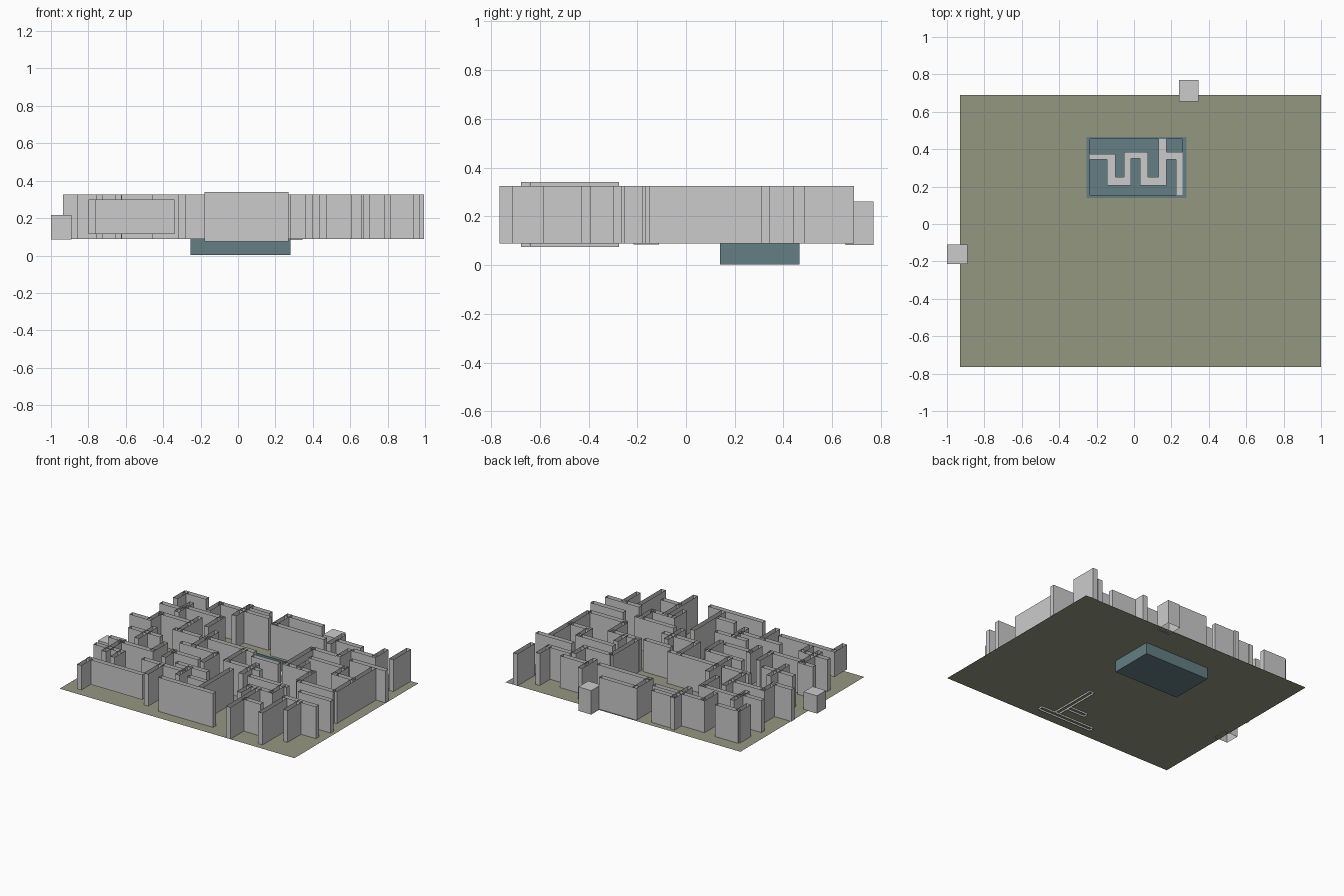
import bpy, bmesh

T = 0.036            # wall thickness
Z0, Z1 = 0.088, 0.325  # floor level and wall top


def material(name, rgb):
    m = bpy.data.materials.new(name)
    m.diffuse_color = (*rgb, 1)
    return m


def finish(name, bm, mat):
    me = bpy.data.meshes.new(name)
    bm.to_mesh(me)
    bm.free()
    ob = bpy.data.objects.new(name, me)
    bpy.context.collection.objects.link(ob)
    me.materials.append(mat)
    return ob


def box(bm, x0, x1, y0, y1, z0, z1, faces="sides"):
    """Add four sides, plus optional bottom / top faces."""
    ring = [(x0, y0), (x1, y0), (x1, y1), (x0, y1)]
    lo = [bm.verts.new((x, y, z0)) for x, y in ring]
    hi = [bm.verts.new((x, y, z1)) for x, y in ring]
    for i in range(4):
        j = (i + 1) % 4
        bm.faces.new((lo[i], lo[j], hi[j], hi[i]))
    if "bottom" in faces:
        bm.faces.new(lo[::-1])
    if "top" in faces:
        bm.faces.new(hi)


def walls(name, across=(), along=(), z0=Z0, z1=Z1):
    """Uncapped hollow walls: across = (x0, x1, y), along = (x, y0, y1)."""
    bm = bmesh.new()
    h = T / 2
    for x0, x1, y in across:
        box(bm, x0, x1, y - h, y + h, z0, z1)
    for x, y0, y1 in along:
        box(bm, x - h, x + h, y0, y1, z0, z1)
    return finish(name, bm, grey)


grey = material("grey", (0.57, 0.57, 0.57))
olive = material("olive", (0.30, 0.31, 0.22))
teal = material("teal", (0.13, 0.21, 0.23))

# floor sheet with an opening for the pit
bm = bmesh.new()
xs = (-0.93, -0.235, 0.26, 1.0)
ys = (-0.765, 0.155, 0.455, 0.69)
g = [[bm.verts.new((x, y, Z0)) for y in ys] for x in xs]
for i in range(3):
    for j in range(3):
        if (i, j) != (1, 1):
            bm.faces.new((g[i][j], g[i + 1][j], g[i + 1][j + 1], g[i][j + 1]))
bmesh.ops.dissolve_limit(bm, angle_limit=0.01, verts=bm.verts, edges=bm.edges)
finish("floor", bm, olive)

# sunken pit: outer shell, inner shell and rim
bm = bmesh.new()
box(bm, -0.255, 0.28, 0.14, 0.465, 0.003, 0.09, "bottom")
box(bm, -0.235, 0.26, 0.155, 0.455, 0.015, 0.09, "bottom")
for a, b, c, d in ((-0.255, -0.235, 0.14, 0.465), (0.26, 0.28, 0.14, 0.465),
                   (-0.235, 0.26, 0.14, 0.155), (-0.235, 0.26, 0.455, 0.465)):
    bm.faces.new([bm.verts.new((x, y, 0.09)) for x, y in
                  ((a, c), (b, c), (b, d), (a, d))])
finish("pit", bm, teal)

# meandering low wall inside the pit
bm = bmesh.new()
for r in ((-0.235, -0.10, 0.345, 0.375), (-0.145, -0.10, 0.205, 0.345),
          (-0.10, -0.015, 0.205, 0.25), (-0.053, -0.015, 0.25, 0.385),
          (-0.015, 0.075, 0.35, 0.385), (0.033, 0.075, 0.205, 0.35),
          (0.075, 0.175, 0.205, 0.25), (0.13, 0.175, 0.25, 0.455),
          (0.175, 0.26, 0.345, 0.385), (0.225, 0.26, 0.155, 0.345)):
    box(bm, *r, 0.015, 0.088, "top")
finish("pit_path", bm, grey)

# two blocks at the edges
for name, r in (("west_block", (-1.0, -0.89, -0.215, -0.11, 0.085, 0.217)),
                ("north_block", (0.24, 0.345, 0.655, 0.77, 0.082, 0.26))):
    bm = bmesh.new()
    box(bm, *r, "top")
    finish(name, bm, grey)

# taller front wall that dips below the floor
walls("tall_front_wall", [(-0.18, 0.27, -0.66), (-0.03, 0.12, -0.54)],
      [(0.14, -0.64, -0.275)], 0.075, 0.34)
# shorter raised front wall
walls("raised_front_wall", [(-0.80, -0.34, -0.62)], [(-0.78, -0.75, -0.62)],
      0.115, 0.30)

walls("north_walls",
      [(-0.84, -0.65, 0.57), (-0.54, -0.13, 0.56), (-0.36, -0.17, 0.63),
       (-0.07, 0.24, 0.66), (-0.06, 0.37, 0.50), (0.44, 0.65, 0.53),
       (0.62, 0.82, 0.46)],
      [(-0.83, 0.45, 0.58), (-0.35, 0.45, 0.66), (-0.05, 0.48, 0.68),
       (0.43, 0.45, 0.63), (0.80, 0.46, 0.60), (0.92, 0.485, 0.69),
       (-0.54, 0.42, 0.58)])

walls("east_walls",
      [(0.70, 0.995, 0.327), (0.72, 0.90, 0.08), (0.38, 0.62, 0.33),
       (0.45, 0.75, 0.20), (0.36, 0.60, 0.02), (0.60, 0.90, -0.15),
       (0.70, 0.97, -0.28), (0.66, 0.94, -0.41)],
      [(0.90, -0.15, 0.31), (0.74, 0.08, 0.22), (0.60, -0.15, 0.04),
       (0.38, 0.02, 0.34), (0.60, 0.32, 0.46), (0.48, 0.02, 0.14)])

walls("south_walls",
      [(0.46, 0.61, -0.59), (0.36, 0.56, -0.40), (0.28, 0.60, -0.27),
       (-0.46, -0.12, -0.46), (-0.24, 0.02, -0.38)],
      [(0.455, -0.765, -0.40), (0.685, -0.715, -0.43), (0.80, -0.585, -0.41),
       (0.56, -0.42, -0.27), (0.38, -0.53, -0.40), (-0.30, -0.65, -0.46),
       (-0.12, -0.54, -0.38)])

walls("west_walls",
      [(-0.935, -0.76, 0.08), (-0.86, -0.62, -0.45), (-0.845, -0.72, -0.30),
       (-0.74, -0.46, -0.32), (-0.82, -0.56, -0.10), (-0.78, -0.50, 0.20),
       (-0.70, -0.40, 0.38), (-0.56, -0.34, 0.05), (-0.87, -0.70, 0.34)],
      [(-0.74, -0.52, -0.30), (-0.64, -0.56, -0.44), (-0.48, -0.32, -0.16),
       (-0.68, -0.22, 0.00), (-0.78, 0.08, 0.22), (-0.52, 0.05, 0.30),
       (-0.40, 0.20, 0.40), (-0.70, 0.28, 0.46)])

walls("centre_walls",
      [(-0.40, -0.10, -0.10), (-0.30, 0.10, 0.06), (0.00, 0.30, -0.16),
       (-0.36, -0.14, -0.25), (0.12, 0.34, 0.00)],
      [(-0.30, -0.10, 0.18), (-0.10, -0.28, -0.10), (0.02, -0.16, 0.06),
       (0.22, -0.28, -0.08), (-0.36, -0.36, -0.22)])
